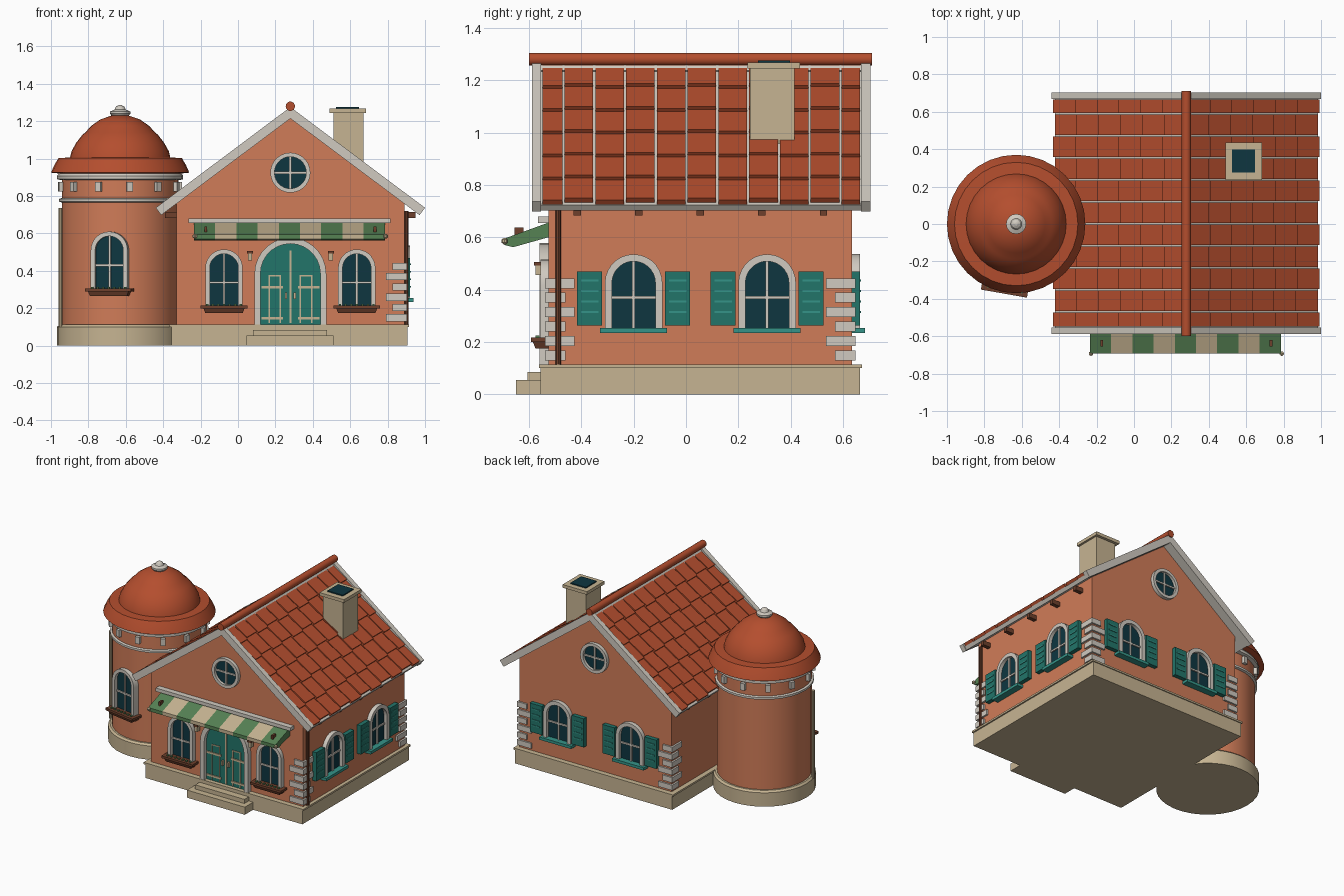
import bpy, bmesh
from math import sin, cos, pi, radians
from mathutils import Matrix, Vector

cube = bpy.data.objects.get("Cube")
if cube:
    bpy.data.objects.remove(cube)


def material(name, code):
    rgb = [int(code[i:i + 2], 16) / 255 for i in (0, 2, 4)]
    colour = [((v + .055) / 1.055) ** 2.4 for v in rgb] + [1]
    mat = bpy.data.materials.new(name)
    mat.use_nodes = True
    mat.diffuse_color = colour
    mat.node_tree.nodes["Principled BSDF"].inputs["Base Color"].default_value = colour
    return mat


plaster = material("terracotta plaster", "d07c58")
clay = material("clay tile", "b44e2e")
stone = material("sandstone", "c6b492")
trim = material("pale trim", "d0cac0")
teal = material("teal paint", "22756a")
aqua = material("light teal paint", "359488")
glass = material("dark glass", "0e3640")
green = material("awning green", "568254")
wood = material("brown wood", "6e402c")

parts = {}


def solid(name, mat, rings, M=Matrix(), loop=False):
    """Skin consecutive rings; open stacks get end caps."""
    bm, _ = parts.setdefault(name, (bmesh.new(), mat))
    vs = [[bm.verts.new(M @ Vector(p)) for p in ring] for ring in rings]
    n = len(vs[0])
    pairs = list(zip(vs, vs[1:])) + ([(vs[-1], vs[0])] if loop else [])
    for a, b in pairs:
        for i in range(n):
            j = (i + 1) % n
            bm.faces.new((a[i], a[j], b[j], b[i]))
    if not loop:
        bm.faces.new(vs[0])
        bm.faces.new(vs[-1])


def box(name, mat, x, y, z, M=Matrix()):
    solid(name, mat, [[(x[0], y[0], h), (x[1], y[0], h), (x[1], y[1], h), (x[0], y[1], h)] for h in z], M)


def panel(name, mat, outline, z, M):
    solid(name, mat, [[(x, y, h) for x, y in outline] for h in z], M)


def lathe(name, mat, profile, M, n=32):
    solid(name, mat, [[(r * cos(2 * pi * i / n), r * sin(2 * pi * i / n), z) for i in range(n)]
                      for r, z in profile], M)


def frame(name, mat, outer, inner, z, M, loop=False):
    solid(name, mat, [[(*o, z[0]), (*o, z[1]), (*i, z[1]), (*i, z[0])]
                      for o, i in zip(outer, inner)], M, loop)


def wall_frame(x, y, z, degrees):
    """Local x runs along a wall, y up, z outward."""
    a = radians(degrees)
    return Matrix(((cos(a), 0, sin(a), x), (sin(a), 0, -cos(a), y), (0, 1, 0, z), (0, 0, 0, 1)))


def arch(half, bottom, spring, n=14):
    curve = [(-half * cos(pi * i / n), spring + half * sin(pi * i / n)) for i in range(n + 1)]
    return [(-half, bottom)] + curve + [(half, bottom)]


def circle(r, n=28):
    return [(r * cos(2 * pi * i / n), r * sin(2 * pi * i / n)) for i in range(n)]


def arched_window(name, M, half, height, border):
    spring, inner = height - half, half - border
    panel(name + "_glass", glass, arch(inner, 0, spring), (-.03, .005), M)
    frame(name + "_frame", trim, arch(half, 0, spring), arch(inner, 0, spring), (-.03, .03), M)
    box(name + "_bars", trim, (-.006, .006), (0, height - border), (0, .014), M)
    box(name + "_bars", trim, (-inner, inner), (height * .4, height * .4 + .012), (0, .014), M)


def planter(name, M):
    solid(name, wood, [[(-w, h, -.02), (w, h, -.02), (w, h, d), (-w, h, d)]
                       for w, h, d in ((.1, -.035, .05), (.11, -.01, .06))], M)
    box(name, wood, (-.125, .125), (-.01, .006), (-.02, .068), M)
    for i in range(-3, 4):
        box(name + "_plants", green, (i * .03 - .006, i * .03 + .006), (0, .014), (.035, .05), M)


def shuttered_window(name, M):
    arched_window(name, M, .11, .285, .027)
    box(name + "_sill", aqua, (-.128, .128), (-.016, .004), (-.01, .048), M)
    for side in (-.168, .168):
        box(name + "_shutters", teal, (side - .048, side + .048), (.012, .22), (-.01, .03), M)
        for h in (.06, .1, .14, .18):
            box(name + "_slats", aqua, (side - .033, side + .033), (h, h + .008), (.03, .034), M)


# Main house: plinth, steps and gabled walls
mid, front, back, half = .28, -.525, .635, .61
box("plinth", stone, (-.355, .905), (-.555, .665), (0, .1))
box("plinth_lip", stone, (-.365, .915), (-.562, .672), (.1, .113))
box("lower_step", stone, (.045, .51), (-.65, -.5), (0, .055))
box("upper_step", stone, (.08, .475), (-.605, -.5), (.055, .085))
front_wall = wall_frame(mid, front, 0, 0)
back_wall = wall_frame(mid, back, 0, 180)
panel("walls", plaster, [(-half, .11), (half, .11), (half, .765), (0, 1.225), (-half, .765)],
      (front - back, 0), front_wall)

# Corner stones, alternating long and short
for x, y, sx, sy in ((.89, front, -1, 1), (.89, back, -1, -1), (-.33, back, 1, -1)):
    for i in range(6):
        lx, ly = (.065, .1) if i % 2 else (.1, .065)
        z = .13 + i * .055
        box("corner_stones", trim, (x - sx * .013, x + sx * lx), (y - sy * .013, y + sy * ly), (z, z + .038))

# Roof: pale deck, barge boards and lapped tiles on each slope
slope, length = radians(36.8), .897
for s in (-1, 1):
    M = Matrix(((s * cos(slope), 0, s * sin(slope), mid), (0, 1, 0, 0),
                (-sin(slope), 0, cos(slope), 1.272), (0, 0, 0, 1)))
    box("roof_deck", trim, (0, length - .005), (-.56, .68), (-.045, -.018), M)
    for y in (-.588, .669):
        box("barge_boards", trim, (0, length), (y, y + .035), (-.046, .003), M)
    edges = [-.553] + [-.468 + .1175 * i for i in range(10)] + [.669]
    for col, (y0, y1) in enumerate(zip(edges, edges[1:])):
        shift = .012 * (col % 2)
        for row in range(6):
            a = max(row * .146 - shift, 0)
            b = (row + 1) * .146 + .012 - shift
            solid("roof_tiles", clay, [[(a, y, -.02), (a, y, -.012), (b, y, .003), (b, y, -.018)]
                                       for y in (y0 + .004, y1 - .004)], M)
    for i in range(5):
        y = -.415 + .235 * i
        box("rafter_tails", wood, (mid + s * .59, mid + s * .67), (y - .014, y + .014), (.683, .715))
lathe("ridge_cap", clay, [(.025, -.71), (.025, .6)],
      Matrix.Translation((mid, 0, 1.28)) @ Matrix.Rotation(pi / 2, 4, 'X'), 14)

# Chimney
box("chimney", stone, (.51, .67), (.245, .415), (.9, 1.245))
box("chimney_cap", stone, (.49, .685), (.235, .435), (1.245, 1.268))
box("chimney_flue", glass, (.525, .648), (.275, .397), (1.265, 1.276))

# Round gable windows
for name, wall in (("front", front_wall), ("back", back_wall)):
    M = wall @ Matrix.Translation((0, .925, 0))
    panel(name + "_round_glass", glass, circle(.087), (-.01, .005), M)
    frame(name + "_round_frame", trim, circle(.107), circle(.085), (-.01, .025), M, True)
    box(name + "_round_bars", trim, (-.006, .006), (-.085, .085), (0, .014), M)
    box(name + "_round_bars", trim, (-.085, .085), (-.006, .006), (0, .014), M)

# Arched windows
for side, x in (("left", .355), ("right", -.355)):
    M = front_wall @ Matrix.Translation((x, .21, 0))
    arched_window("front_window_" + side, M, .1, .305, .024)
    planter("front_planter_" + side, M)
    shuttered_window("back_window_" + side, back_wall @ Matrix.Translation((-x * .82, .25, 0)))
for label, y in (("front", -.2), ("rear", .31)):
    shuttered_window("side_window_" + label, wall_frame(.89, y, .25, 90))

# Double door with strap hinges, panel outlines and handles
panel("door", teal, arch(.162, .11, .385), (-.01, .008), front_wall)
frame("door_frame", trim, arch(.192, .11, .385), arch(.16, .11, .385), (-.01, .035), front_wall)
box("door_seam", stone, (-.005, .005), (.12, .51), (.008, .014), front_wall)
for s in (-1, 1):
    for h in (.14, .305):
        box("door_straps", stone, (s * .04, s * .155), (h, h + .014), (.008, .015), front_wall)
    for x in (.05, .11):
        box("door_outlines", stone, (s * x, s * (x + .007)), (.12, .375), (.008, .013), front_wall)
    box("door_outlines", stone, (s * .05, s * .117), (.37, .377), (.008, .013), front_wall)
    box("door_handles", stone, (s * .018, s * .03), (.25, .285), (.008, .025), front_wall)
    # Wall lanterns
    box("lanterns", stone, (s * .205, s * .227), (.455, .492), (.02, .05), front_wall)
    box("lantern_caps", wood, (s * .2, s * .232), (.492, .505), (0, .055), front_wall)

# Striped awning
box("awning_board", trim, (-.265, .815), (-.565, -.52), (.655, .68))
profile = [(-.525, .656), (-.693, .595), (-.693, .57), (-.66, .562), (-.525, .6)]
left, stripe = -.235, .1133
for i in range(9):
    name, mat = ("awning_cream", stone) if i % 2 else ("awning_green", green)
    solid(name, mat, [[(x, y, z) for y, z in profile] for x in (left + i * stripe, left + (i + 1) * stripe)])
for s in (-1, 1):
    M = Matrix.Translation((mid + s * .51, -.693, .585))
    lathe("awning_knobs", stone, [(.004, -.012), (.012, -.006), (.012, .006), (.004, .012)], M, 10)
    box("awning_brackets", wood, (mid + s * .445, mid + s * .46), (-.655, -.62), (.6, .638))

# Round tower
axis = Matrix.Translation((-.63, 0, 0))
lathe("tower_base", stone, [(.338, 0), (.338, .1), (.325, .112)], axis)
lathe("tower_wall", plaster, [(.312, .1), (.312, .93)], axis)
lathe("tower_lower_band", trim, [(.312, .765), (.326, .77), (.326, .785), (.312, .79)], axis)
lathe("tower_upper_band", trim, [(.315, .885), (.337, .89), (.337, .908), (.325, .925)], axis)
for i in range(12):
    M = wall_frame(-.63, 0, 0, 9 + 30 * i)
    box("tower_corbels", trim, (-.016, .016), (.825, .875), (.3, .333), M)
lathe("tower_dome", clay, [(.32, .92), (.37, .925), (.352, .965), (.33, 1.003), (.268, 1.006), (.26, 1.04),
                           (.235, 1.085), (.2, 1.13), (.188, 1.138), (.155, 1.175), (.105, 1.21), (.04, 1.232)], axis)
lathe("tower_finial", trim, [(.035, 1.215), (.054, 1.24), (.054, 1.252), (.03, 1.262), (.022, 1.278), (.008, 1.286)],
      axis, 16)
tower_face = wall_frame(-.63 - .31 * sin(radians(10)), -.31 * cos(radians(10)), .3, -10)
arched_window("tower_window", tower_face, .1, .31, .024)
planter("tower_planter", tower_face)

# Downpipes
lathe("house_downpipe", wood, [(.011, .11), (.011, .72)], Matrix.Translation((.9, -.488, 0)), 10)
lathe("tower_downpipe", stone, [(.011, .1), (.011, .735)], Matrix.Translation((-.95, -.1, 0)), 10)

# Turn every collected part into an object
for name, (bm, mat) in parts.items():
    bmesh.ops.recalc_face_normals(bm, faces=bm.faces[:])
    mesh = bpy.data.meshes.new(name)
    bm.to_mesh(mesh)
    bm.free()
    mesh.materials.append(mat)
    obj = bpy.data.objects.new(name, mesh)
    bpy.context.collection.objects.link(obj)
    smooth = name.startswith("tower") or "frame" in name or "pipe" in name or name == "ridge_cap"
    obj.select_set(smooth)
    if smooth:
        bpy.context.view_layer.objects.active = obj
bpy.ops.object.shade_smooth_by_angle(angle=radians(30))
